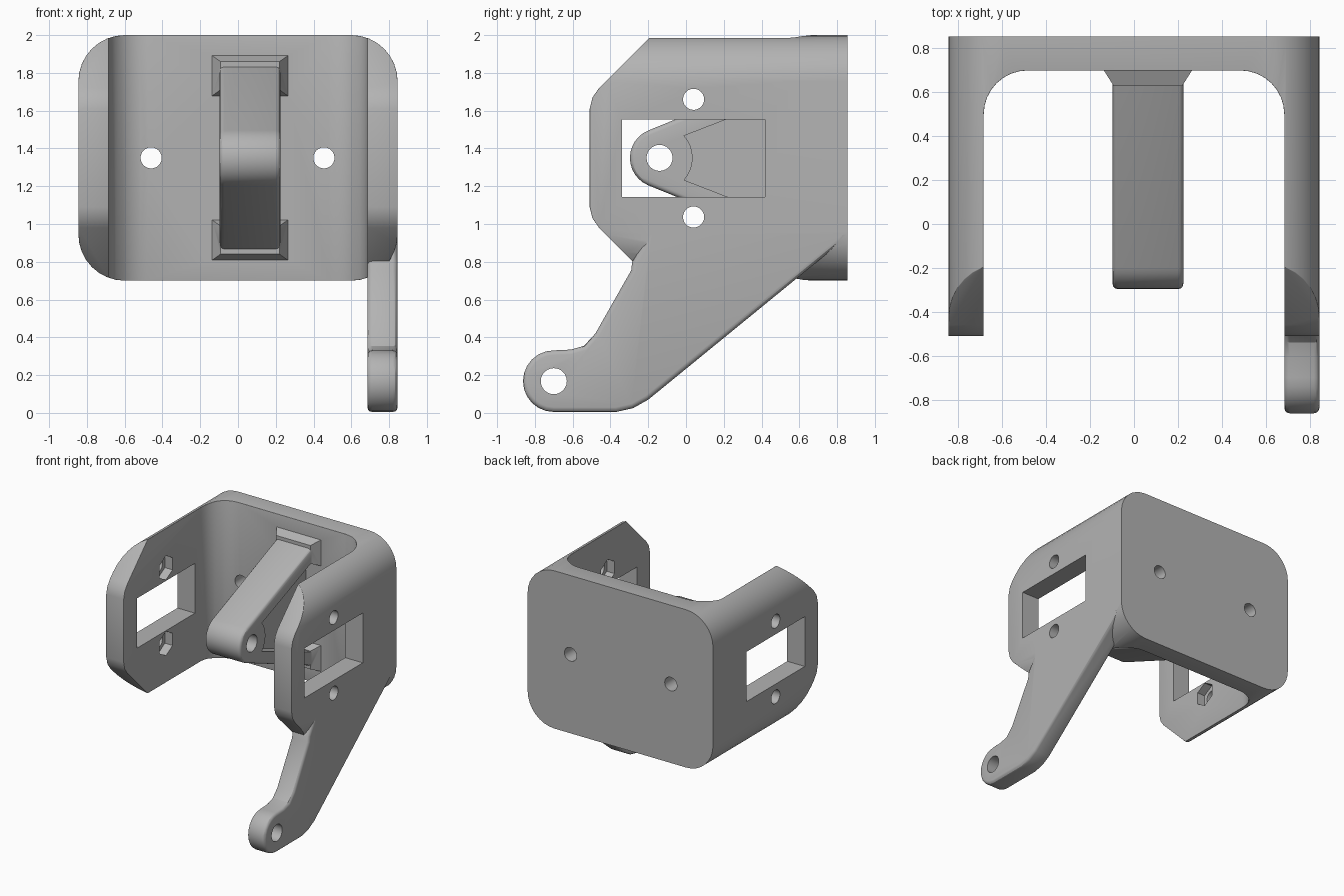
import bpy, bmesh, math
from mathutils import Vector

cube = bpy.data.objects.get("Cube")
if cube:
    bpy.data.objects.remove(cube)

grey = bpy.data.materials.new("plain grey")
grey.use_nodes = True
tone = (0.45, 0.45, 0.45, 1)
grey.diffuse_color = tone
grey.node_tree.nodes["Principled BSDF"].inputs["Base Color"].default_value = tone

AXES = {"x": lambda p, t: (t, p[0], p[1]),
        "y": lambda p, t: (p[0], t, p[1]),
        "z": lambda p, t: (p[0], p[1], t)}


def arc(cx, cy, r, start, end, n=8):
    angles = [math.radians(start + (end - start) * i / n) for i in range(n + 1)]
    return [(cx + r * math.cos(a), cy + r * math.sin(a)) for a in angles]


def prism(name, pts, axis, lo, hi):
    """Extrude a flat outline along an axis."""
    bm = bmesh.new()
    face = bm.faces.new([bm.verts.new(AXES[axis](p, lo)) for p in pts])
    new = bmesh.ops.extrude_face_region(bm, geom=[face])["geom"]
    shift = Vector(AXES[axis]((0, 0), hi - lo))
    bmesh.ops.translate(bm, vec=shift,
                        verts=[v for v in new if isinstance(v, bmesh.types.BMVert)])
    bmesh.ops.recalc_face_normals(bm, faces=bm.faces)
    mesh = bpy.data.meshes.new(name)
    bm.to_mesh(mesh)
    bm.free()
    mesh.materials.append(grey)
    obj = bpy.data.objects.new(name, mesh)
    bpy.context.collection.objects.link(obj)
    return obj


def box(name, x, y, z):
    return prism(name, [(x[0], y[0]), (x[1], y[0]), (x[1], y[1]), (x[0], y[1])], "z", *z)


def apply(obj, mod):
    bpy.context.view_layer.objects.active = obj
    bpy.ops.object.modifier_apply(modifier=mod.name)


def combine(obj, other, operation):
    mod = obj.modifiers.new(operation.lower(), "BOOLEAN")
    mod.operation, mod.solver, mod.object = operation, "EXACT", other
    apply(obj, mod)
    bpy.data.objects.remove(other)


def soften(obj, width=0.03):
    mod = obj.modifiers.new("rounded edges", "BEVEL")
    mod.width, mod.segments = width, 3
    mod.limit_method, mod.angle_limit = "ANGLE", math.radians(50)
    apply(obj, mod)


W, INNER, BACK, MID = 0.845, 0.685, 0.855, 1.35

# U-shaped bracket, trimmed to a rounded outline and chamfered arm ends
half_u = arc(INNER - 0.2, 0.5, 0.2, 0, 90)
u_shape = ([(-W, 1), (-W, -0.6), (-INNER, -0.6)] + [(-x, y) for x, y in half_u]
           + half_u[::-1] + [(INNER, -0.6), (W, -0.6), (W, 1)])
bracket = prism("bracket", u_shape, "z", 0.5, 2.2)
r = 0.245
outline = []
for sx, sz, start in ((1, 1, 0), (-1, 1, 90), (-1, -1, 180), (1, -1, 270)):
    outline += arc(sx * (W - r), MID + sz * (0.65 - r), r, start, start + 90)
combine(bracket, prism("rounded_trim", outline, "y", -1, 1.2), "INTERSECT")
edge = [(1.1, 0.7), (0.7, 0.7), (0.39, 0.0), (0.35, -0.45)]
upper = [(1.2, 2.1), (-0.08, 2.1), (-0.46, 1.72), (-0.495, 1.67), (-0.51, 1.61)]
arm_trim = upper + [(y, 2 * MID - z) for y, z in upper[::-1]]
combine(bracket, prism("arm_trim", arm_trim, "x", -1, 1), "INTERSECT")
soften(bracket)

# Long leg hanging from the left arm
leg_outline = ([(1, 1.1), (1, 1.05), (-0.2, 0.07), (-0.28, 0.025), (-0.37, 0.005)]
               + arc(-0.7, 0.168, 0.163, 270, 90, 12)
               + [(-0.61, 0.335), (-0.54, 0.355), (-0.48, 0.42), (-0.29, 0.755),
                  (-0.285, 0.8), (-0.22, 0.9), (-0.22, 1.1)])
leg = prism("leg", leg_outline, "x", INNER, W)
soften(leg)
combine(bracket, leg, "UNION")

# Central pivot brace: two sloping struts with a recessed web between them
PX, PZ = -0.14, MID
X0, X1 = -0.098, 0.225
brace = prism("brace", arc(PX, PZ, 0.157, 112, 248, 12) + [(0.76, 0.815), (0.76, 1.885)],
              "x", X0, X1)
soften(brace, 0.025)
pocket = arc(PX, PZ, 0.175, -42, 42, 8) + [(0.72, 1.75), (0.72, 0.95)]
for lo, hi in ((X0 - 0.1, 0.0), (0.13, X1 + 0.1)):
    combine(brace, prism("pocket", pocket, "x", lo, hi), "DIFFERENCE")
combine(bracket, brace, "UNION")

# Small flared feet where the struts meet the back plate
for side in (1, -1):
    z0, z1 = sorted((MID + side * 0.36, MID + side * 0.51))
    foot = box("foot", (X0 + 0.005, X1 - 0.005), (0.63, 0.74), (z0, z1))
    centre = Vector(((X0 + X1) / 2, 0, (z0 + z1) / 2))
    for v in foot.data.vertices:
        if v.co.y > 0.7:
            v.co.x += math.copysign(0.07, v.co.x - centre.x)
            v.co.z += math.copysign(0.05, v.co.z - centre.z)
    combine(bracket, foot, "UNION")

# Flat back face
combine(bracket, box("back_trim", (-2, 2), (BACK, 2), (-1, 3)), "DIFFERENCE")

# Rectangular windows, screw holes and hexagonal nut recesses in the arms
for side in (1, -1):
    lo, hi = sorted((side * 0.6, side * 1.0))
    combine(bracket, box("window", (lo, hi), (-0.34, 0.418), (1.142, 1.552)), "DIFFERENCE")
    for z in (1.66, 1.037):
        hole = arc(0.04, z, 0.056, 0, 345, 23)
        combine(bracket, prism("screw_hole", hole, "x", lo, hi), "DIFFERENCE")
        a, b = sorted((side * 0.6, side * (INNER + 0.07)))
        nut = arc(0.04, z, 0.1, 30, 330, 5)
        combine(bracket, prism("nut_recess", nut, "x", a, b), "DIFFERENCE")

# Mounting holes in the back plate
for x in (-0.46, 0.455):
    combine(bracket, prism("mount_hole", arc(x, MID, 0.056, 0, 345, 23), "y", 0.5, 1),
            "DIFFERENCE")

# Pivot holes in the brace nose and the leg end
for y, z, lo, hi in ((PX, PZ, -0.3, 0.4), (-0.7, 0.168, 0.5, 1)):
    combine(bracket, prism("pivot_hole", arc(y, z, 0.069, 0, 345, 23), "x", lo, hi),
            "DIFFERENCE")

bpy.ops.object.select_all(action="DESELECT")
bracket.select_set(True)
bpy.context.view_layer.objects.active = bracket
bpy.ops.object.shade_smooth_by_angle(angle=math.radians(30))
